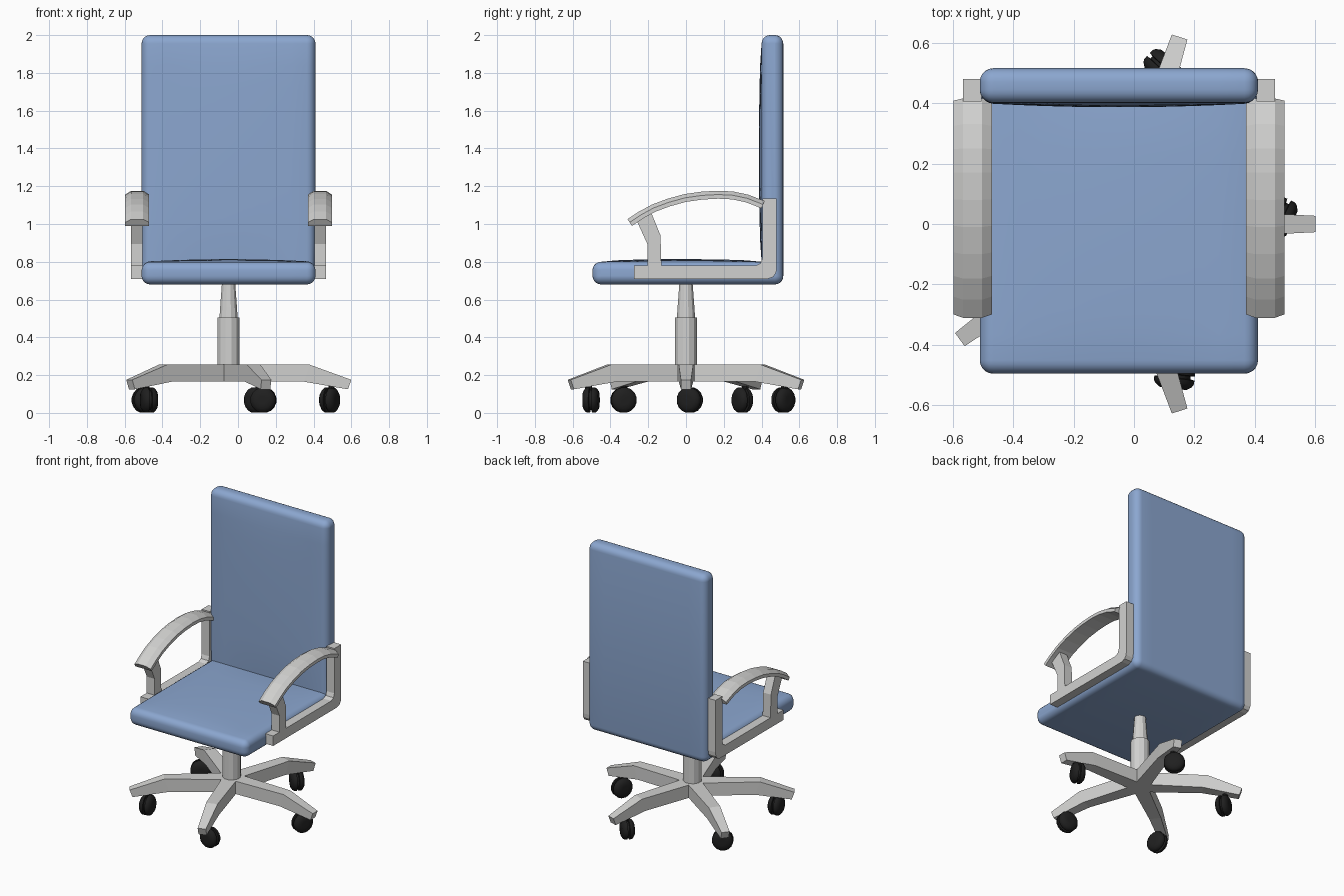
import bpy, bmesh, math
from math import sin, cos, pi, radians, sqrt
from mathutils import Matrix, Vector

if "Cube" in bpy.data.objects:
    bpy.data.objects.remove(bpy.data.objects["Cube"])

CX = -0.05   # chair axis in x


def material(name, rgb):
    m = bpy.data.materials.new(name)
    m.diffuse_color = (*rgb, 1)
    m.use_nodes = True
    m.node_tree.nodes["Principled BSDF"].inputs["Base Color"].default_value = m.diffuse_color
    return m


BLUE = material("blue fabric", (0.26, 0.385, 0.63))
GREY = material("light grey plastic", (0.64, 0.64, 0.63))
BLACK = material("black rubber", (0.014, 0.014, 0.014))


def loft(name, rings, mat, smooth=None, matrix=Matrix()):
    """Skin closed rings of equal length and cap both ends."""
    bm = bmesh.new()
    vs = [[bm.verts.new(matrix @ Vector(p)) for p in r] for r in rings]
    n = len(vs[0])
    for a, b in zip(vs, vs[1:]):
        for i in range(n):
            j = (i + 1) % n
            bm.faces.new((a[i], a[j], b[j], b[i]))
    bm.faces.new(vs[0][::-1])
    bm.faces.new(vs[-1])
    bmesh.ops.recalc_face_normals(bm, faces=bm.faces)
    me = bpy.data.meshes.new(name)
    bm.to_mesh(me)
    bm.free()
    me.materials.append(mat)
    ob = bpy.data.objects.new(name, me)
    bpy.context.collection.objects.link(ob)
    if smooth:
        bpy.ops.object.select_all(action='DESELECT')
        ob.select_set(True)
        bpy.context.view_layer.objects.active = ob
        bpy.ops.object.shade_smooth_by_angle(angle=radians(smooth))
    return ob


def prism(name, pts, x0, x1, mat):
    return loft(name, [[(x, y, z) for y, z in pts] for x in (x0, x1)], mat)


def lathe(name, prof, sides, mat, smooth=None, matrix=Matrix()):
    rings = [[(r * cos(2 * pi * (i + .5) / sides), r * sin(2 * pi * (i + .5) / sides), z)
              for i in range(sides)] for r, z in prof]
    return loft(name, rings, mat, smooth, matrix)


# Seat and back: one rounded L-shaped cushion with a slight bulge inside
R, HALF = 0.045, 0.46
Y0, Y1, Z0, Z1, YB, ZS = -0.495, 0.515, 0.68, 2.0, 0.40, 0.80


def cushion_ring(x, d):
    pts, r = [], R - d
    bulge = 0.014 * max(0, 1 - (x / HALF) ** 2)

    def arc(cy, cz, a0):
        for k in range(6):
            a = radians(a0 + 18 * k)
            pts.append((x + CX, cy + r * cos(a), cz + r * sin(a)))
    arc(Y0 + R, Z0 + R, 180)
    arc(Y1 - R, Z0 + R, 270)
    arc(Y1 - R, Z1 - R, 0)
    arc(YB + R, Z1 - R, 90)
    for k in range(1, 10):
        t = k / 10
        pts.append((x + CX, YB + d - bulge * sin(pi * t) ** .5, Z1 - R + t * (ZS - Z1 + R)))
    pts.append((x + CX, YB + d, ZS - d))
    for k in range(1, 10):
        t = k / 10
        pts.append((x + CX, YB + t * (Y0 + R - YB), ZS - d + bulge * sin(pi * t) ** .5))
    arc(Y0 + R, ZS - R, 90)
    pts[-6:] = pts[-6:]
    return pts


ends = [(HALF - R + R * sin(radians(a)), R - R * cos(radians(a))) for a in (0, 18, 36, 54, 72, 86)]
stations = [(-x, d) for x, d in reversed(ends)]
stations += [((HALF - R) * k / 5, 0) for k in range(-4, 5)] + ends
loft("seat_and_back_cushion", [cushion_ring(x, d) for x, d in stations], BLUE, 45)

# Armrests, mirrored about the chair axis
frame = [(-.275, .71), (.435, .71), (.462, .72), (.477, .742), (.48, .77), (.48, 1.135),
         (.405, 1.135), (.405, .82), (.395, .793), (.37, .78), (-.275, .78)]
post = [(-.205, .77), (-.13, .77), (-.135, .94), (-.19, 1.075), (-.262, 1.02), (-.205, .895)]
arch = [(-.31, 1.025), (-.25, 1.065), (-.18, 1.103), (-.10, 1.133), (-.01, 1.158), (.08, 1.171),
        (.17, 1.176), (.25, 1.172), (.33, 1.155), (.415, 1.122)]
for s, side in ((-1, "left"), (1, "right")):
    prism(side + "_arm_frame", frame, CX + s * .455, CX + s * .516, GREY)
    prism(side + "_arm_post", post, CX + s * .455, CX + s * .516, GREY)
    rings = []
    for i, (y, z) in enumerate(arch):
        a, b = arch[max(i - 1, 0)], arch[min(i + 1, len(arch) - 1)]
        ty, tz = b[0] - a[0], b[1] - a[1]
        length = sqrt(ty * ty + tz * tz)
        ny, nz = tz / length, -ty / length     # pointing down, across the arch
        section = [(.452, 0), (.516, 0), (.547, .02), (.547, .042), (.42, .042), (.42, .02)]
        rings.append([(CX + s * x, y + ny * h, z + nz * h) for x, h in section])
    loft(side + "_arm_pad", rings, GREY)

# Gas lift column
centre = Matrix.Translation((CX, 0, 0))
lathe("column_sleeve", [(.06, .17), (.06, .505)], 12, GREY, None, centre)
lathe("column_piston", [(.05, .50), (.046, .56), (.036, .69)], 12, GREY, None, centre)

# Five-star base with twin-wheel casters
wheel = [(.022, -.042), (.046, -.041), (.062, -.03), (.068, -.02), (.068, -.007), (.054, -.005),
         (.054, .005), (.068, .007), (.068, .02), (.062, .03), (.046, .041), (.022, .042)]
for k in range(5):
    m = centre @ Matrix.Rotation(radians(72 * k), 4, 'Z')
    # station: (r at top, z top, r at bottom, z bottom, half width)
    leg = [(0, .255, 0, .165, .05), (.43, .255, .40, .165, .038), (.65, .175, .632, .125, .027)]
    loft(f"base_leg_{k + 1}", [[(a, -w, b), (a, w, b), (c, w, d), (c, -w, d)]
                               for a, b, c, d, w in leg], GREY, None, m)
    lathe(f"caster_stem_{k + 1}", [(.018, .08), (.018, .17)], 10, BLACK, None,
          m @ Matrix.Translation((.545, .008, 0)))
    lathe(f"caster_wheel_{k + 1}", wheel, 16, BLACK, 35,
          m @ Matrix.Translation((.535, .02, .068)) @ Matrix.Rotation(radians(-25), 4, 'Z')
          @ Matrix.Rotation(pi / 2, 4, 'Y'))
